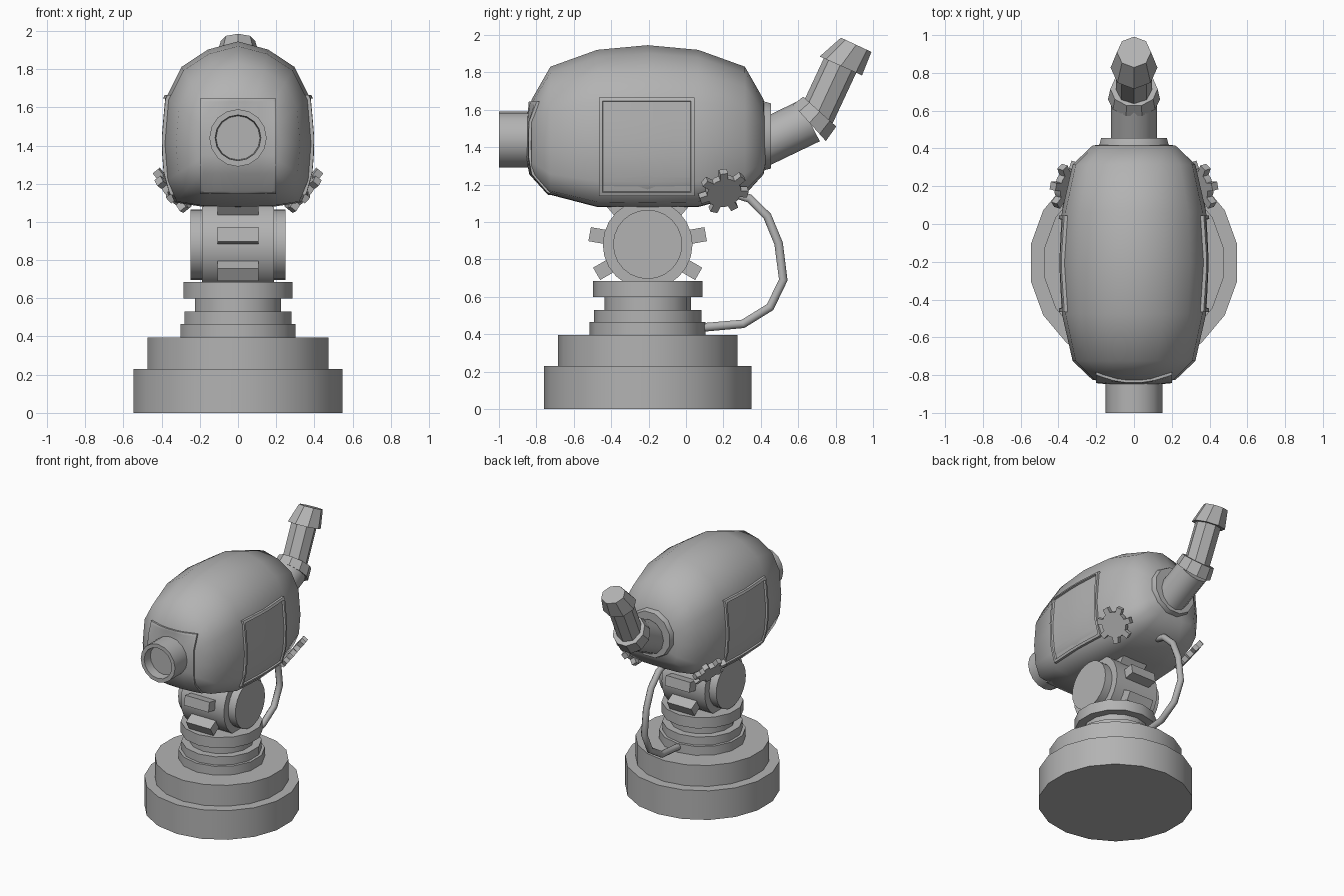
import bpy, bmesh, math
from mathutils import Vector, Matrix
from mathutils.bvhtree import BVHTree

cube = bpy.data.objects.get("Cube")
if cube:
    bpy.data.objects.remove(cube)

grey = bpy.data.materials.new("plain_grey")
grey.use_nodes = True
GREY = (0.45, 0.45, 0.45, 1)
grey.diffuse_color = GREY
grey.node_tree.nodes["Principled BSDF"].inputs["Base Color"].default_value = GREY
CY = -0.205  # middle of base and body along y


def finish(name, bm, angle=35):
    bmesh.ops.recalc_face_normals(bm, faces=bm.faces)
    mesh = bpy.data.meshes.new(name)
    bm.to_mesh(mesh)
    bm.free()
    mesh.materials.append(grey)
    obj = bpy.data.objects.new(name, mesh)
    bpy.context.collection.objects.link(obj)
    bpy.ops.object.select_all(action='DESELECT')
    obj.select_set(True)
    bpy.context.view_layer.objects.active = obj
    bpy.ops.object.shade_smooth_by_angle(angle=math.radians(angle))
    return obj


def skin(bm, rings):
    for a, b in zip(rings, rings[1:]):
        n = len(a)
        for i in range(n):
            j = (i + 1) % n
            bm.faces.new((a[i], a[j], b[j], b[i]))


def loft(name, rings, sides, start=0.0, angle=35):
    """Rings are (centre, normal, radius), joined in order and capped."""
    bm = bmesh.new()
    loops = []
    for centre, normal, radius in rings:
        n = Vector(normal).normalized()
        side = Vector((1, 0, 0)) if abs(n.x) < 0.9 else Vector((0, 1, 0))
        u = (side - n * side.dot(n)).normalized()
        v = n.cross(u)
        loop = []
        for i in range(sides):
            a = start + math.tau * i / sides
            loop.append(bm.verts.new(Vector(centre) + radius * (u * math.cos(a) + v * math.sin(a))))
        loops.append(loop)
    skin(bm, loops)
    bm.faces.new(loops[0])
    bm.faces.new(loops[-1])
    return finish(name, bm, angle)


def box(bm, matrix, size):
    bmesh.ops.create_cube(bm, size=1, matrix=matrix @ Matrix.Diagonal((*size, 1)))


# Stepped base and neck
def tier(name, radius, low, high, sides):
    up = (0, 0, 1)
    loft(name, [((0, CY, low), up, radius), ((0, CY, high), up, radius)], sides, math.pi / 2)


tier("base_lower", 0.555, 0, 0.23, 18)
tier("base_upper", 0.48, 0.23, 0.395, 18)
for i, (r, low, high) in enumerate([(0.31, 0.395, 0.465), (0.288, 0.465, 0.53),
                                    (0.232, 0.53, 0.6), (0.293, 0.6, 0.685)]):
    tier(f"neck_ring_{i + 1}", r, low, high, 14)

# Toothed pivot drum
pivot = Vector((0, CY, 0.88))
for name, half, r in [("pivot_drum", 0.188, 0.24), ("pivot_axle", 0.25, 0.185)]:
    loft(name, [(pivot + Vector((s * half, 0, 0)), (1, 0, 0), r) for s in (-1, 1)], 24)
bm = bmesh.new()
for k in range(9):
    turn = Matrix.Rotation(math.radians(90 + 40 * k), 4, 'X')
    box(bm, Matrix.Translation(pivot) @ turn @ Matrix.Translation((0, 0.26, 0)), (0.214, 0.11, 0.076))
finish("pivot_teeth", bm)

# Rounded body shell, lofted front to back
half_section = [(0, 1), (0.4, 0.92), (0.75, 0.75), (0.95, 0.45), (1, 0),
                (0.96, -0.58), (0.84, -0.92), (0.45, -0.99), (0, -1)]
section = half_section + [(-x, z) for x, z in half_section[-2:0:-1]]
stations = [(0, 0.395, 0.535, 0.335), (0.27, 0.382, 0.51, 0.33),
            (0.52, 0.325, 0.42, 0.265), (0.62, 0.22, 0.245, 0.155)]
stations = [(-d, *r) for d, *r in stations[:0:-1]] + stations
bm = bmesh.new()
loops = []
for d, wide, up, down in stations:
    loops.append([bm.verts.new((x * wide, CY + d, 1.41 + z * (up if z > 0 else down)))
                  for x, z in section])
skin(bm, loops)
for loop, d in ((loops[0], -0.65), (loops[-1], 0.65)):
    tip = bm.verts.new((0, CY + d, 1.41))
    for i in range(len(loop)):
        bm.faces.new((loop[i - 1], loop[i], tip))
bmesh.ops.recalc_face_normals(bm, faces=bm.faces)
shell = BVHTree.FromBMesh(bm)
finish("body_shell", bm, 60)


# Panels that follow the shell, with a raised border
def panel(name, out, cross, c_range, z_range, border, rim, field):
    out, cross = Vector(out), Vector(cross)

    def steps(low, high):
        mid = [low + border + (high - low - 2 * border) * i / 5 for i in range(6)]
        return [low, low + border * 0.8] + mid + [high - border * 0.8, high]

    bm = bmesh.new()
    cs, zs = steps(*c_range), steps(*z_range)
    last = len(cs) - 1
    grid = []
    for i, c in enumerate(cs):
        row = []
        for j, z in enumerate(zs):
            origin = cross * c + out * 3 + Vector((0, 0, z))
            hit = shell.ray_cast(origin, -out)[0]
            edge = min(i, j, last - i, last - j) < 2
            row.append(bm.verts.new(hit + out * (rim if edge else field)))
        grid.append(row)
    for i in range(last):
        for j in range(last):
            bm.faces.new((grid[i][j], grid[i + 1][j], grid[i + 1][j + 1], grid[i][j + 1]))
    rim_edges = [e for e in bm.edges if e.is_boundary]
    walls = bmesh.ops.extrude_edge_only(bm, edges=rim_edges)["geom"]
    for v in walls:
        if isinstance(v, bmesh.types.BMVert):
            v.co -= out * 0.06
    finish(name, bm)


for side, s in (("left", 1), ("right", -1)):
    panel(f"{side}_panel", (s, 0, 0), (0, 1, 0), (-0.465, 0.045), (1.14, 1.665), 0.022, 0.018, 0.004)
panel("front_panel", (0, -1, 0), (1, 0, 0), (-0.2, 0.2), (1.145, 1.645), 0.015, 0.015, 0.014)

# Hollow front barrel
front = (0, -1, 0)
loft("front_barrel", [((0, y, 1.44), front, r) for y, r in
                      [(-0.7, 0.15), (-1, 0.15), (-1, 0.12), (-0.93, 0.115)]], 16)

# Rear collar, bent pipe and end cap
back = (0, 1, 0)
loft("rear_collar", [((0, 0.36, 1.46), back, 0.197), ((0, 0.4, 1.46), back, 0.195),
                     ((0, 0.455, 1.46), back, 0.18)], 12, math.pi / 12)


def slant(degrees):
    return (0, math.cos(math.radians(degrees)), math.sin(math.radians(degrees)))


loft("rear_pipe", [((0, 0.4, 1.415), slant(27), 0.122), ((0, 0.66, 1.54), slant(27), 0.122)], 12)
loft("pipe_elbow", [((0, 0.66, 1.53), slant(42), 0.138), ((0, 0.715, 1.59), slant(48), 0.125)], 10)
loft("upper_pipe", [((0, 0.69, 1.55), slant(65), 0.095), ((0, 0.83, 1.85), slant(65), 0.095)], 8)
loft("pipe_cap", [((0, 0.828, 1.834), slant(66), 0.124), ((0, 0.91, 1.947), slant(65), 0.09)], 8)

# Small gears on the lower sides
for side, s in (("left", 1), ("right", -1)):
    normal = Vector((s * 0.75, 0.22, -0.6)).normalized()
    u = Vector((0, 1, 0))
    u = (u - normal * u.dot(normal)).normalized()
    frame = Matrix((u, normal.cross(u), normal)).transposed().to_4x4()
    frame.translation = (s * 0.345, 0.2, 1.165)
    bm = bmesh.new()
    bmesh.ops.create_cone(bm, cap_ends=True, segments=14, radius1=0.095, radius2=0.095,
                          depth=0.04, matrix=frame)
    for k in range(7):
        turn = Matrix.Rotation(s * math.pi / 2 + math.tau * k / 7, 4, 'Z')
        box(bm, frame @ turn @ Matrix.Translation((0.105, 0, 0)), (0.056, 0.042, 0.04))
    finish(f"{side}_gear", bm, 30)

# Hose from the body down to the neck
path = [Vector((0, y, z)) for y, z in [(0.23, 1.16), (0.34, 1.125), (0.435, 1.03), (0.495, 0.885),
                                       (0.52, 0.69), (0.45, 0.545), (0.305, 0.455), (0.08, 0.435)]]
rings = []
for i, p in enumerate(path):
    rings.append((p, path[min(i + 1, len(path) - 1)] - path[max(i - 1, 0)], 0.025))
loft("hose", rings, 8, math.pi / 8, 50)
